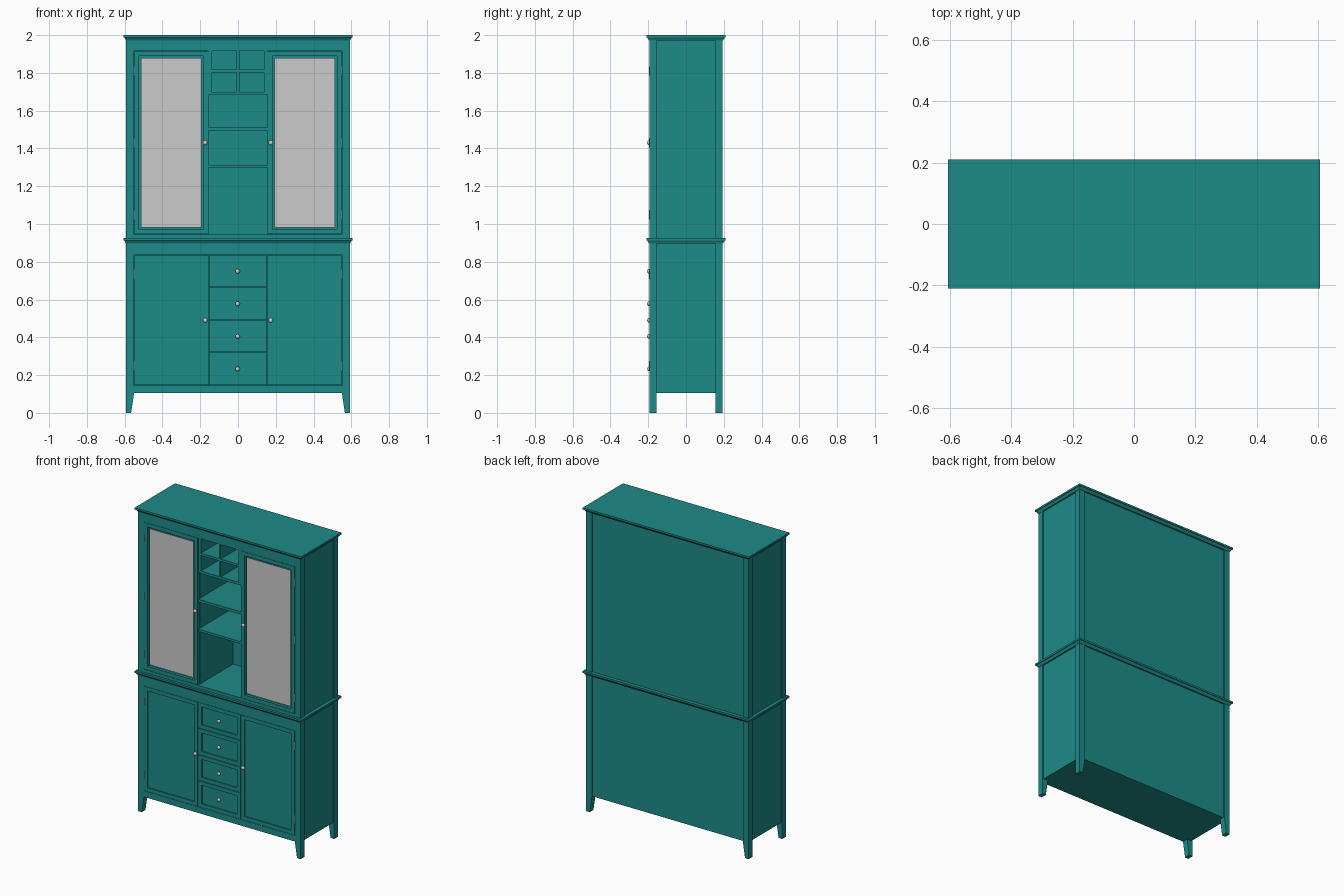
import bpy, bmesh
from mathutils import Matrix, Vector

if "Cube" in bpy.data.objects:
    bpy.data.objects.remove(bpy.data.objects["Cube"])

teal = bpy.data.materials.new("teal_paint")
teal.diffuse_color = (0.012, 0.26, 0.25, 1)
teal.use_nodes = True
teal.node_tree.nodes["Principled BSDF"].inputs["Base Color"].default_value = teal.diffuse_color

HX, HY = 0.592, 0.194      # half width and half depth of the carcass
POST = 0.042               # corner post thickness
CX = 0.156                 # half width of the middle bay
FRONT = -HY


def finish(name, bm, mat=teal, mirror=None):
    bmesh.ops.recalc_face_normals(bm, faces=bm.faces[:])
    me = bpy.data.meshes.new(name)
    bm.to_mesh(me)
    bm.free()
    ob = bpy.data.objects.new(name, me)
    bpy.context.collection.objects.link(ob)
    if mat:
        me.materials.append(mat)
    if mirror:
        mod = ob.modifiers.new("mirror", 'MIRROR')
        mod.use_axis = ['X' in mirror, 'Y' in mirror, False]
        mod.use_mirror_merge = False
    return ob


def loft(name, levels, mirror=None, mat=teal):
    """Stack of rectangles, each (x0, x1, y0, y1, z), skinned and capped."""
    bm = bmesh.new()
    rings = [[bm.verts.new(p) for p in ((a, c, z), (b, c, z), (b, d, z), (a, d, z))]
             for a, b, c, d, z in levels]
    for lo, hi in zip(rings, rings[1:]):
        for i in range(4):
            j = (i + 1) % 4
            bm.faces.new((lo[i], lo[j], hi[j], hi[i]))
    bm.faces.new(rings[0])
    bm.faces.new(rings[-1])
    return finish(name, bm, mat, mirror)


def box(name, x0, x1, y0, y1, z0, z1, mirror=None, mat=teal):
    return loft(name, [(x0, x1, y0, y1, z0), (x0, x1, y0, y1, z1)], mirror, mat)


def framed_front(name, x0, x1, z0, z1, glazed=False, frame=0.037, gap=0.0015, thick=0.02):
    """Door or drawer front with a recessed panel, or an open frame for glass."""
    bm = bmesh.new()
    bmesh.ops.create_cube(bm, size=1)
    size = Vector((x1 - x0 - 2 * gap, thick, z1 - z0 - 2 * gap))
    mid = Vector(((x0 + x1) / 2, FRONT + thick / 2, (z0 + z1) / 2))
    bmesh.ops.transform(bm, matrix=Matrix.Translation(mid) @ Matrix.Diagonal(size).to_4x4(), verts=bm.verts[:])
    bm.normal_update()
    front = [f for f in bm.faces if f.normal.y < -0.9]
    back = [f for f in bm.faces if f.normal.y > 0.9]
    bmesh.ops.inset_individual(bm, faces=front, thickness=frame - gap, depth=0)
    if glazed:
        bmesh.ops.inset_individual(bm, faces=back, thickness=frame - gap, depth=0)
        rims = list(front[0].edges) + list(back[0].edges)
        bmesh.ops.delete(bm, geom=front + back, context='FACES_ONLY')
        bmesh.ops.bridge_loops(bm, edges=rims)
    else:
        rim = front[0]
        ext = bmesh.ops.extrude_discrete_faces(bm, faces=[rim])
        bmesh.ops.translate(bm, vec=(0, 0.007, 0), verts=ext["faces"][0].verts[:])
    return finish(name, bm)


def knob(name, x, z):
    bm = bmesh.new()
    bmesh.ops.create_uvsphere(bm, u_segments=20, v_segments=12, radius=0.012,
                              matrix=Matrix.Translation((x, FRONT - 0.003, z)) @ Matrix.Diagonal((1, 0.7, 1, 1)))
    for f in bm.faces:
        f.smooth = True
    return finish(name, bm, None)


def hinge(name, z):
    bm = bmesh.new()
    bmesh.ops.create_cone(bm, cap_ends=True, segments=12, radius1=0.0035, radius2=0.0035, depth=0.05,
                          matrix=Matrix.Translation((HX - POST, FRONT + 0.0005, z)))
    return finish(name, bm, None, 'X')


def cornice(name, top):
    profile = ((-0.028, 0.594, 0.196), (-0.022, 0.596, 0.199),
               (-0.012, 0.602, 0.206), (-0.012, 0.606, 0.210), (0, 0.606, 0.210))
    return loft(name, [(-x, x, -y, y, top + dz) for dz, x, y in profile])


# corner posts: the lower ones run down into tapered legs
xi, yi = HX - POST, HY - POST + 0.003
loft("lower_post_and_leg", [(xi + 0.016, HX, -HY, -yi, 0), (xi, HX, -HY, -yi, 0.105),
                            (xi, HX, -HY, -yi, 0.9)], 'XY')
box("upper_post", xi, HX, -HY, -yi, 0.925, 1.975, 'XY')

# mouldings
cornice("middle_cornice", 0.925)
cornice("top_cornice", 2.0)

# carcass panels, set back a little behind the posts
for part, z0, z1 in (("lower", 0.105, 0.9), ("upper", 0.925, 1.975)):
    box(part + "_side_panel", HX - 0.022, HX - 0.008, -yi, yi, z0, z1, 'X')
    box(part + "_back_panel", -xi, xi, HY - 0.022, HY - 0.008, z0, z1)
    box(part + "_partition", CX, CX + 0.018, FRONT + 0.021, HY - 0.022, z0, z1, 'X')
box("bottom_board", -HX + 0.022, HX - 0.022, FRONT + 0.02, HY - 0.022, 0.105, 0.125)

# front rails
box("lower_bottom_rail", -xi, xi, FRONT, FRONT + 0.02, 0.105, 0.145)
box("lower_top_rail", -xi, xi, FRONT, FRONT + 0.02, 0.835, 0.9)
box("upper_floor", -xi, xi, FRONT, HY - 0.022, 0.925, 0.945)
box("upper_top_rail", -xi, xi, FRONT, FRONT + 0.02, 1.915, 1.975)

# doors with glass, knobs and hinges
for side, s in (("left", -1), ("right", 1)):
    a, b = sorted((s * CX, s * xi))
    framed_front(side + "_lower_door", a, b, 0.145, 0.835)
    framed_front(side + "_glazed_door", a, b, 0.945, 1.915, glazed=True)
    box(side + "_glass", a + 0.037, b - 0.037, FRONT + 0.007, FRONT + 0.012, 0.982, 1.878, mat=None)
    knob(side + "_lower_door_knob", s * 0.174, 0.49)
    knob(side + "_glazed_door_knob", s * 0.174, 1.43)
for i, z in enumerate((0.25, 0.735, 1.05, 1.43, 1.81)):
    hinge(f"hinge_pair_{i + 1}", z)

# four drawers in the middle bay
edges = (0.145, 0.32, 0.49, 0.665, 0.835)
for i, (z0, z1) in enumerate(zip(edges, edges[1:])):
    framed_front(f"drawer_{i + 1}", -CX, CX, z0, z1)
    knob(f"drawer_knob_{i + 1}", -0.002, (z0 + z1) / 2)

# open shelves
yb = HY - 0.022
box("shelf_1", -CX, CX, FRONT + 0.004, yb, 1.298, 1.313)
box("shelf_2", -CX, CX, FRONT + 0.004, yb, 1.492, 1.51)

# two by two cubby block under the top rail
box("cubby_floor", -CX, CX, FRONT + 0.004, yb, 1.683, 1.7)
box("cubby_wall", CX - 0.018, CX, FRONT + 0.004, yb, 1.7, 1.915, 'X')
box("cubby_upright", -0.007, 0.007, FRONT + 0.004, yb, 1.7, 1.915)
box("cubby_divider", 0.007, CX - 0.018, FRONT + 0.004, yb, 1.803, 1.818, 'X')
box("cubby_roof", -CX, CX, FRONT + 0.02, yb, 1.915, 1.93)
